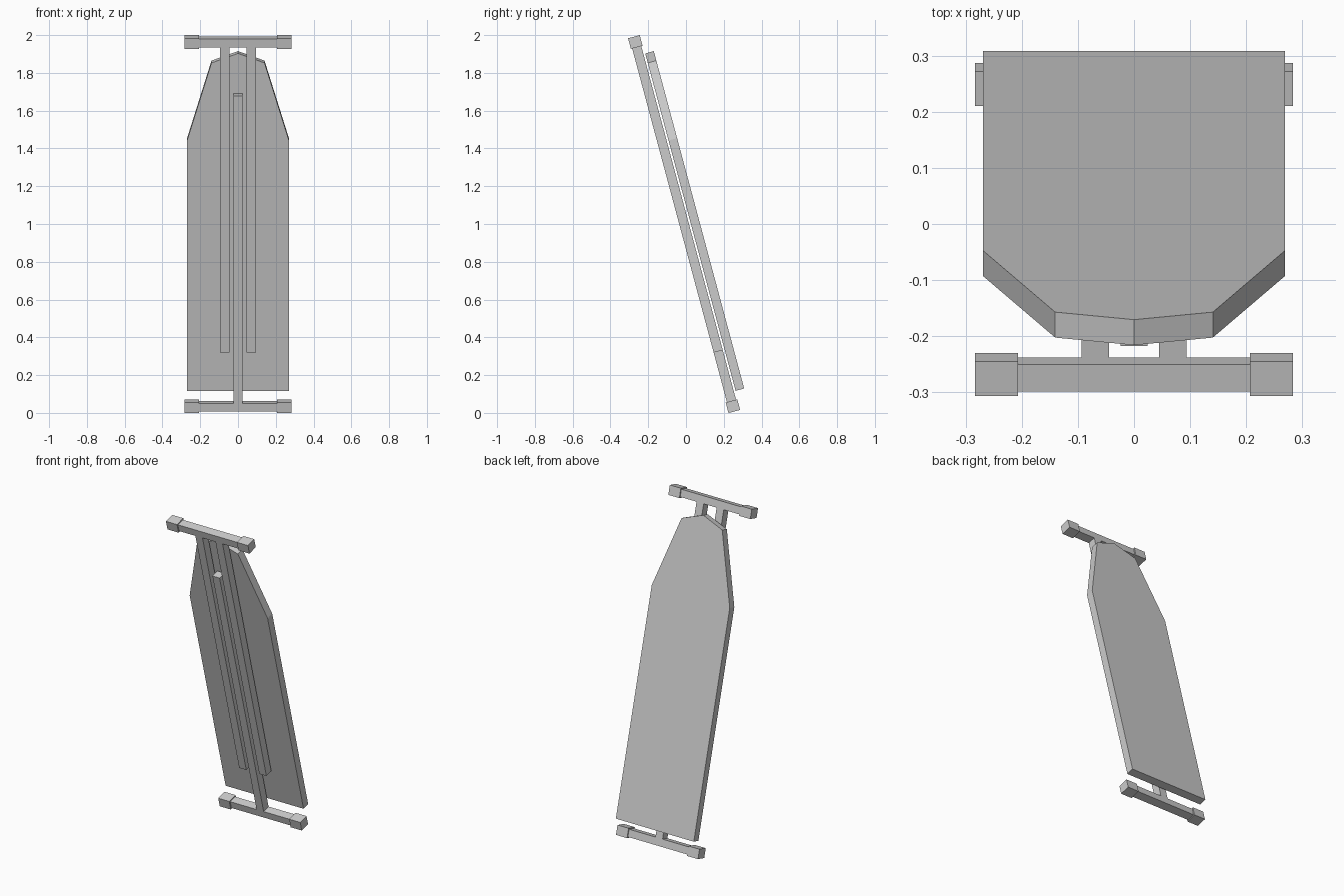
import bpy, bmesh, math
from mathutils import Matrix

cube = bpy.data.objects.get("Cube")
if cube:
    bpy.data.objects.remove(cube, do_unlink=True)

# Parts are laid out upright (z along the board), then leaned back as a whole
LEAN = Matrix.Rotation(math.radians(15), 4, 'X')

grey = bpy.data.materials.new("light grey")
grey.use_nodes = True
grey.diffuse_color = (0.6, 0.6, 0.6, 1)
grey.node_tree.nodes["Principled BSDF"].inputs["Base Color"].default_value = (0.6, 0.6, 0.6, 1)


def prism(name, outline, y0, y1):
    """Extrude an x-z outline from y0 to y1 and lean it."""
    bm = bmesh.new()
    face = bm.faces.new([bm.verts.new((x, y0, z)) for x, z in outline])
    new = bmesh.ops.extrude_face_region(bm, geom=[face])["geom"]
    verts = [v for v in new if isinstance(v, bmesh.types.BMVert)]
    bmesh.ops.translate(bm, verts=verts, vec=(0, y1 - y0, 0))
    bmesh.ops.recalc_face_normals(bm, faces=bm.faces[:])
    bm.transform(LEAN)
    mesh = bpy.data.meshes.new(name)
    bm.to_mesh(mesh)
    bm.free()
    mesh.materials.append(grey)
    obj = bpy.data.objects.new(name, mesh)
    bpy.context.collection.objects.link(obj)


def box(name, x0, x1, z0, z1, y0, y1):
    prism(name, [(x0, z0), (x1, z0), (x1, z1), (x0, z1)], y0, y1)


# Board with tapered nose
half = [(0.2695, 0.045), (0.2695, 1.417), (0.1405, 1.842)]
prism("board", half + [(0, 1.894)] + [(-x, z) for x, z in reversed(half)], 0.284, 0.331)

# Crossbars with thicker end caps, at both ends of the folded legs
FRONT, BACK = 0.224, 0.274
for label, z in (("lower", -0.059), ("upper", 1.937)):
    box(label + "_crossbar", -0.207, 0.207, z + 0.0065, z + 0.0515, FRONT, BACK)
    for side, s in (("left", 1), ("right", -1)):
        box(f"{label}_{side}_foot_cap", s * 0.207, s * 0.2835, z, z + 0.058, 0.217, 0.281)

# Folded legs: a pair hangs from the upper bar, one rises from the lower bar
for side, s in (("left", 1), ("right", -1)):
    box(side + "_leg", s * 0.045, s * 0.094, 0.271, 1.9435, FRONT, BACK)
box("centre_leg", -0.0245, 0.0245, -0.0075, 1.676, FRONT, BACK)
